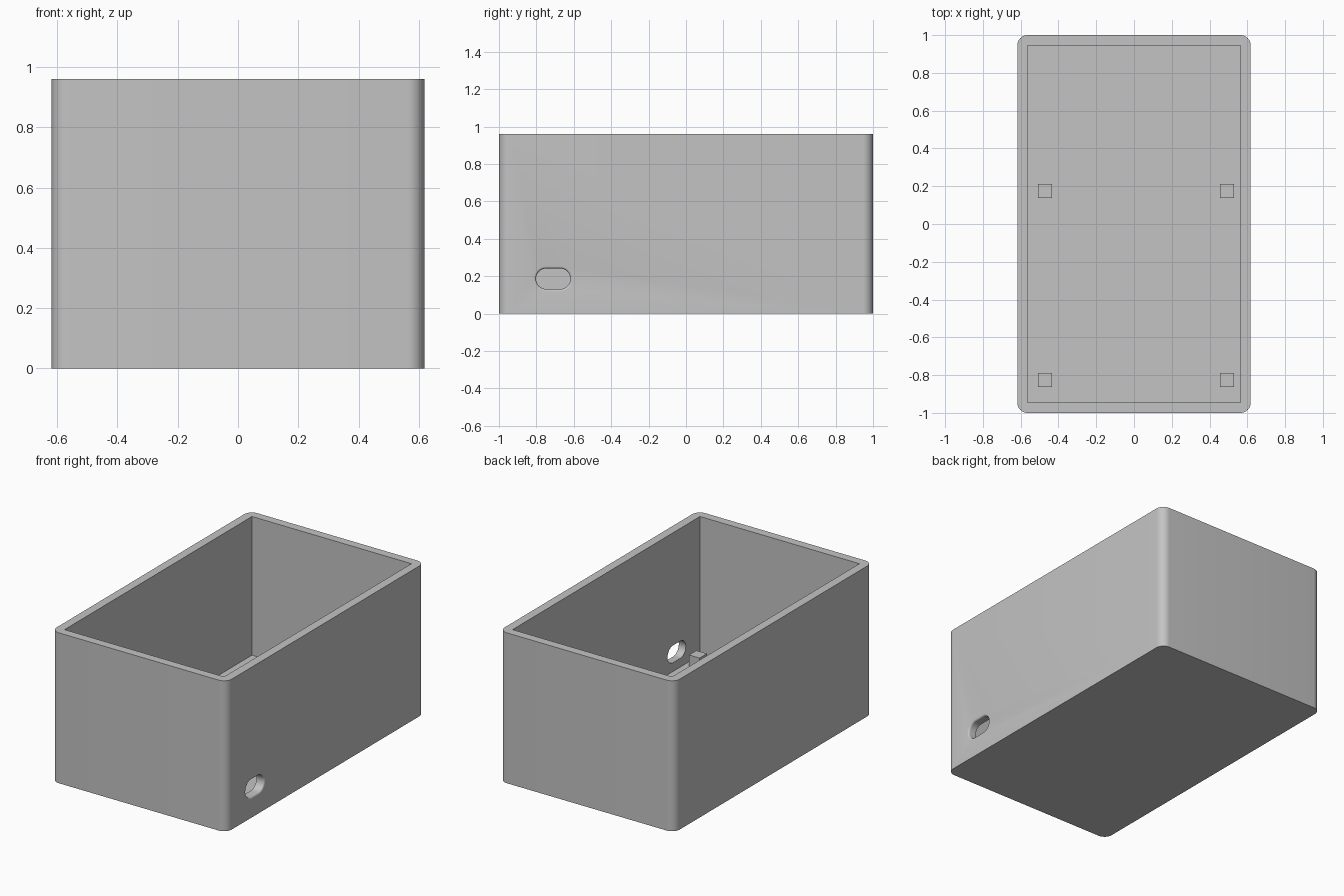
import bpy, bmesh, math

if "Cube" in bpy.data.objects:
    bpy.data.objects.remove(bpy.data.objects["Cube"])

HALF_X, HALF_Y, HEIGHT = 0.618, 1.0, 0.96
WALL, FLOOR, CORNER = 0.055, 0.075, 0.055

grey = bpy.data.materials.new("light grey plastic")
grey.use_nodes = True
grey.diffuse_color = (0.55, 0.55, 0.55, 1)
grey.node_tree.nodes["Principled BSDF"].inputs["Base Color"].default_value = (0.55, 0.55, 0.55, 1)


def make_object(name, bm):
    bmesh.ops.recalc_face_normals(bm, faces=bm.faces)
    mesh = bpy.data.meshes.new(name)
    bm.to_mesh(mesh)
    bm.free()
    mesh.materials.append(grey)
    obj = bpy.data.objects.new(name, mesh)
    bpy.context.collection.objects.link(obj)
    return obj


def block(name, x, y, z, corner=0):
    """Box between (low, high) ranges, with optional rounded upright edges."""
    bm = bmesh.new()
    bmesh.ops.create_cube(bm, size=1)
    for v in bm.verts:
        v.co = [lo + (c + 0.5) * (hi - lo) for c, (lo, hi) in zip(v.co, (x, y, z))]
    if corner:
        upright = [e for e in bm.edges if abs(e.verts[0].co.z - e.verts[1].co.z) > 0.1]
        bmesh.ops.bevel(bm, geom=upright, offset=corner, segments=10,
                        profile=0.5, affect='EDGES')
    return make_object(name, bm)


def slot_cutter(name, y, z, radius, straight, fillet):
    """Lengthwise slot along x whose mouth flares into a rounded lip."""
    sections = [(HALF_X - 2 * WALL, radius)]
    for i in range(7):
        t = math.pi / 2 * i / 6
        sections.append((HALF_X - fillet + fillet * math.sin(t),
                         radius + fillet * (1 - math.cos(t))))
    sections.append((HALF_X + 0.03, radius + fillet))
    bm = bmesh.new()
    rings = []
    for x, r in sections:
        ring = []
        for side in (1, -1):
            for i in range(17):
                a = math.pi * i / 16 - math.pi / 2
                ring.append(bm.verts.new((x, y + side * (straight / 2 + r * math.cos(a)),
                                          z + side * r * math.sin(a))))
        rings.append(ring)
    for a, b in zip(rings, rings[1:]):
        for i in range(len(a)):
            j = (i + 1) % len(a)
            bm.faces.new((a[i], a[j], b[j], b[i]))
    bm.faces.new(rings[0])
    bm.faces.new(rings[-1])
    return make_object(name, bm)


# Box body with rounded upright corners
body = block("box_body", (-HALF_X, HALF_X), (-HALF_Y, HALF_Y), (0, HEIGHT), CORNER)

# Square-cornered cavity and cable slot in the side wall
inner_x, inner_y = HALF_X - WALL, HALF_Y - WALL
cutters = [
    block("cavity_cutter", (-inner_x, inner_x), (-inner_y, inner_y), (FLOOR, HEIGHT + 0.2)),
    slot_cutter("slot_cutter", -0.71, 0.186, 0.055, 0.074, 0.012),
]
bpy.context.view_layer.objects.active = body
for cutter in cutters:
    cutter.hide_render = True
    mod = body.modifiers.new("cut", 'BOOLEAN')
    mod.operation = 'DIFFERENCE'
    mod.solver = 'EXACT'
    mod.object = cutter
    bpy.ops.object.modifier_apply(modifier=mod.name)
    bpy.data.objects.remove(cutter)

bpy.ops.object.select_all(action='DESELECT')
body.select_set(True)
bpy.ops.object.shade_smooth_by_angle(angle=math.radians(30))

# Four square standoffs on the floor
P = 0.037
for side, x in (("right", -0.47), ("left", 0.493)):
    for end, y in (("front", -0.825), ("back", 0.175)):
        block(f"standoff_{end}_{side}", (x - P, x + P), (y - P, y + P), (FLOOR - 0.01, 0.145))
